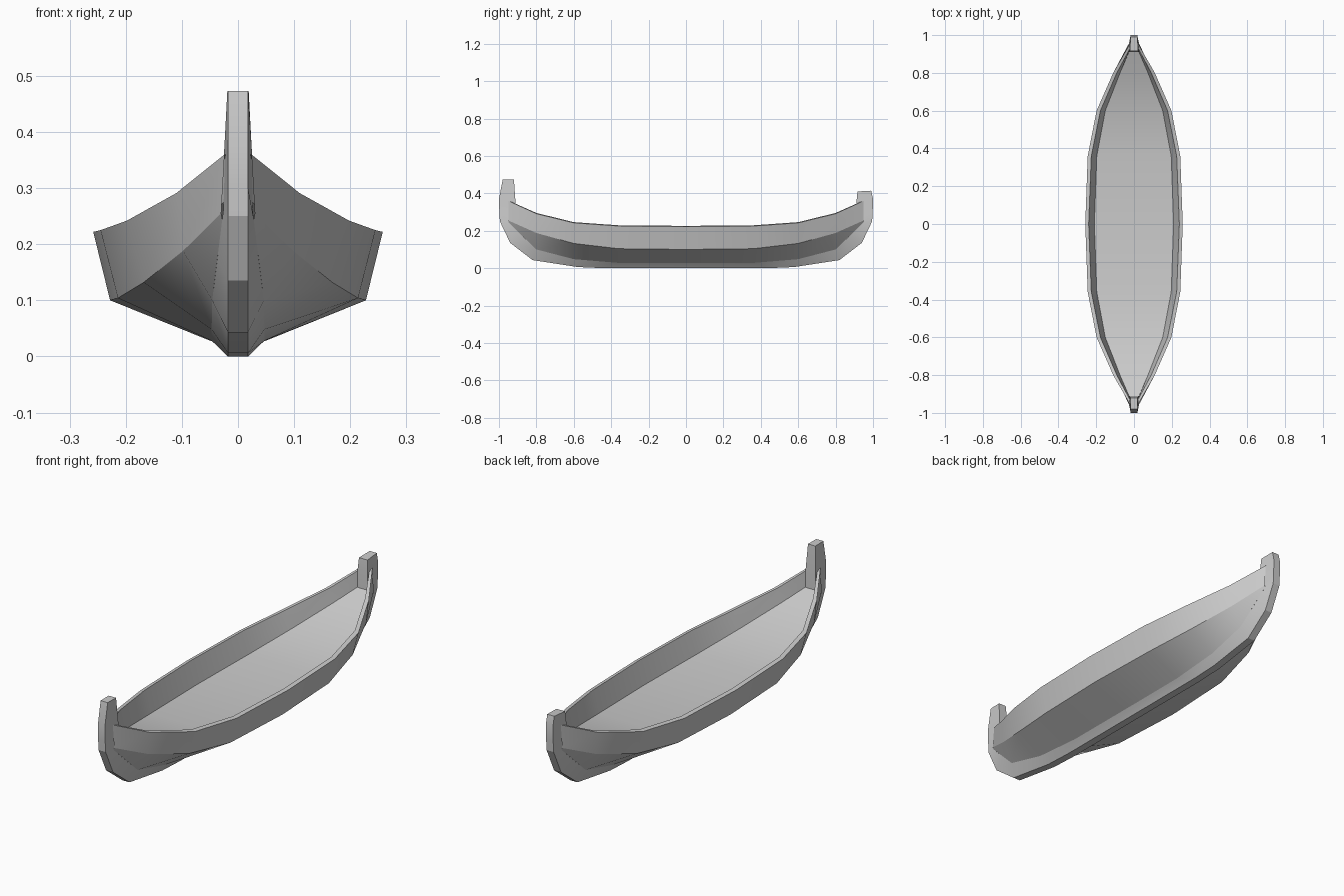
import bpy, bmesh, math

if "Cube" in bpy.data.objects:
    bpy.data.objects.remove(bpy.data.objects["Cube"])


def loft(name, rings, closed, cap):
    """Skin a list of equal-length point rings into a mesh object."""
    bm = bmesh.new()
    vs = [[bm.verts.new(p) for p in r] for r in rings]
    n = len(rings[0])
    for a, b in zip(vs, vs[1:]):
        for i in range(n if closed else n - 1):
            j = (i + 1) % n
            bm.faces.new((a[i], a[j], b[j], b[i]))
    if cap:
        bm.faces.new(vs[0])
        bm.faces.new(vs[-1])
    bmesh.ops.recalc_face_normals(bm, faces=bm.faces)
    me = bpy.data.meshes.new(name)
    bm.to_mesh(me)
    bm.free()
    ob = bpy.data.objects.new(name, me)
    bpy.context.collection.objects.link(ob)
    bpy.ops.object.select_all(action='DESELECT')
    ob.select_set(True)
    bpy.context.view_layer.objects.active = ob
    bpy.ops.object.shade_smooth_by_angle(angle=math.radians(20))
    return ob


# Hull half sections: y, then (x, z) of garboard, chine, outer rail, inner rail, floor edge
half = [
    (0.00, (.047, .027), (.228, .100), (.258, .222), (.240, .226), (.210, .122)),
    (0.36, (.047, .028), (.214, .104), (.245, .225), (.226, .229), (.197, .128)),
    (0.60, (.047, .048), (.168, .132), (.198, .242), (.178, .246), (.152, .163)),
    (0.80, (.046, .100), (.098, .188), (.110, .291), (.091, .295), (.074, .230)),
    (0.95, (.028, .245), (.030, .255), (.024, .360), (.011, .362), (.009, .290)),
]
stations = [(-s[0], *s[1:]) for s in half[:0:-1]] + half
rings = []
for y, *pts in stations:
    right = [(x, y, z) for x, z in pts]
    rings.append(right + [(-x, y, z) for x, _, z in right[::-1]])
loft("hull", rings, False, False)

# Keel with bow and stern posts: outer y, z, then inner y, z, half width
keel_half = [
    (1.00, .370, .912, .360, .025),
    (.998, .300, .910, .262, .026),
    (.995, .250, .950, .245, .028),
    (.940, .135, .875, .172, .037),
    (.820, .043, .800, .100, .046),
    (.580, .006, .600, .048, .047),
    (.440, .000, .360, .028, .047),
]
bow = [(.980, .473, .920, .473, .019)] + keel_half
stern = [(.990, .414, .917, .410, .022)] + keel_half


def section(s, sign):
    yo, zo, yi, zi, w = s
    return [(.018, sign * yo, zo), (w, sign * yi, zi),
            (-w, sign * yi, zi), (-.018, sign * yo, zo)]


loft("keel_and_posts",
     [section(s, -1) for s in bow] + [section(s, 1) for s in stern[::-1]], True, True)
